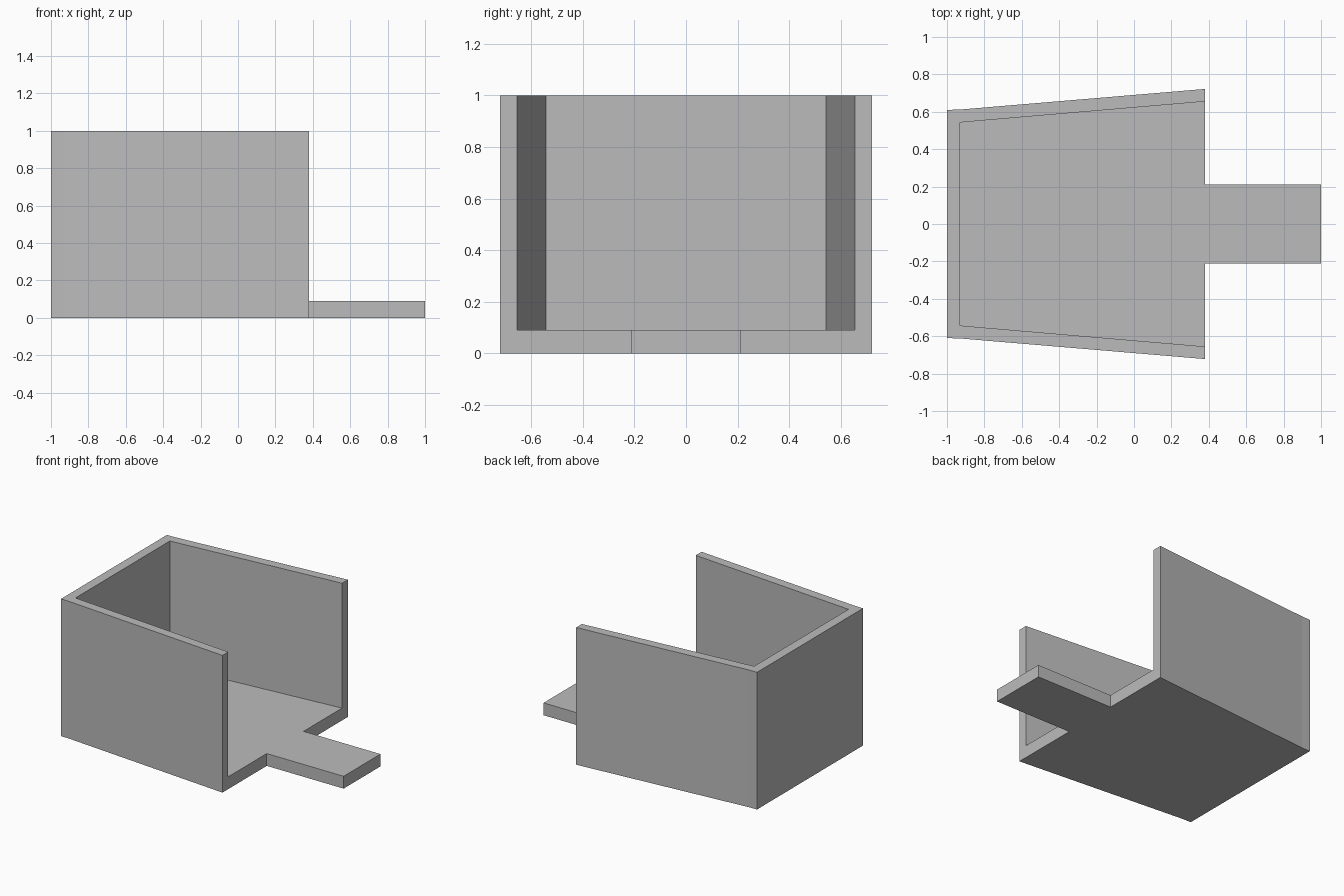
import bpy
import bmesh

cube = bpy.data.objects.get("Cube")
if cube:
    bpy.data.objects.remove(cube, do_unlink=True)

BACK, INNER_BACK, FRONT, TIP = -1.0, -0.93, 0.38, 1.0
FLOOR_TOP, RIM = 0.09, 1.0

# Plan points of the left half, mirrored for the right
half = {
    "back": (BACK, 0.61),
    "bend": (INNER_BACK, 0.612),
    "inner": (INNER_BACK, 0.543),
    "outer_end": (FRONT, 0.722),
    "inner_end": (FRONT, 0.655),
    "tongue": (FRONT, 0.212),
    "tip": (TIP, 0.212),
}

bm = bmesh.new()


def ring(z):
    """Plan points at one height, keyed by name and side."""
    return {(name, s): bm.verts.new((x, s * y, z))
            for name, (x, y) in half.items() for s in (-1, 1)
            if z < RIM or not name.startswith("t")}


def both(names):
    """A path along the right side and back along the left."""
    return [(n, -1) for n in names] + [(n, 1) for n in reversed(names)]


def cap(level, keys):
    bm.faces.new([level[k] for k in keys])


def sides(low, high, keys, closed=True):
    """Vertical faces between two heights along a path."""
    ends = keys[1:] + keys[:1] if closed else keys[1:]
    for a, b in zip(keys, ends):
        bm.faces.new((low[a], low[b], high[b], high[a]))


base, floor, rim = ring(0), ring(FLOOR_TOP), ring(RIM)
floor_plan = both(["inner", "inner_end", "tongue", "tip"])
back_plan = both(["back", "bend", "inner"])
side_plans = [[(n, s) for n in ("bend", "outer_end", "inner_end", "inner")]
              for s in (-1, 1)]
wall_outline = [(n, 1) for n in ("inner", "inner_end", "outer_end", "bend", "back")]
wall_outline += [(n, -1) for n in ("back", "bend", "outer_end", "inner_end", "inner")]

# Underside and floor with its projecting tongue
for plan in [floor_plan, back_plan] + side_plans:
    cap(base, plan)
cap(floor, floor_plan)
sides(base, floor, both(["back", "bend", "outer_end", "inner_end", "tongue", "tip"]))

# Three flared walls and their rim
sides(floor, rim, wall_outline)
for plan in [back_plan] + side_plans:
    cap(rim, plan)

bmesh.ops.recalc_face_normals(bm, faces=bm.faces[:])
mesh = bpy.data.meshes.new("open_bin")
bm.to_mesh(mesh)
bm.free()

gray = bpy.data.materials.new("plain_gray")
gray.use_nodes = True
color = (0.5, 0.5, 0.5, 1)
gray.diffuse_color = color
gray.node_tree.nodes["Principled BSDF"].inputs["Base Color"].default_value = color
mesh.materials.append(gray)
bpy.context.collection.objects.link(bpy.data.objects.new("open_bin", mesh))
